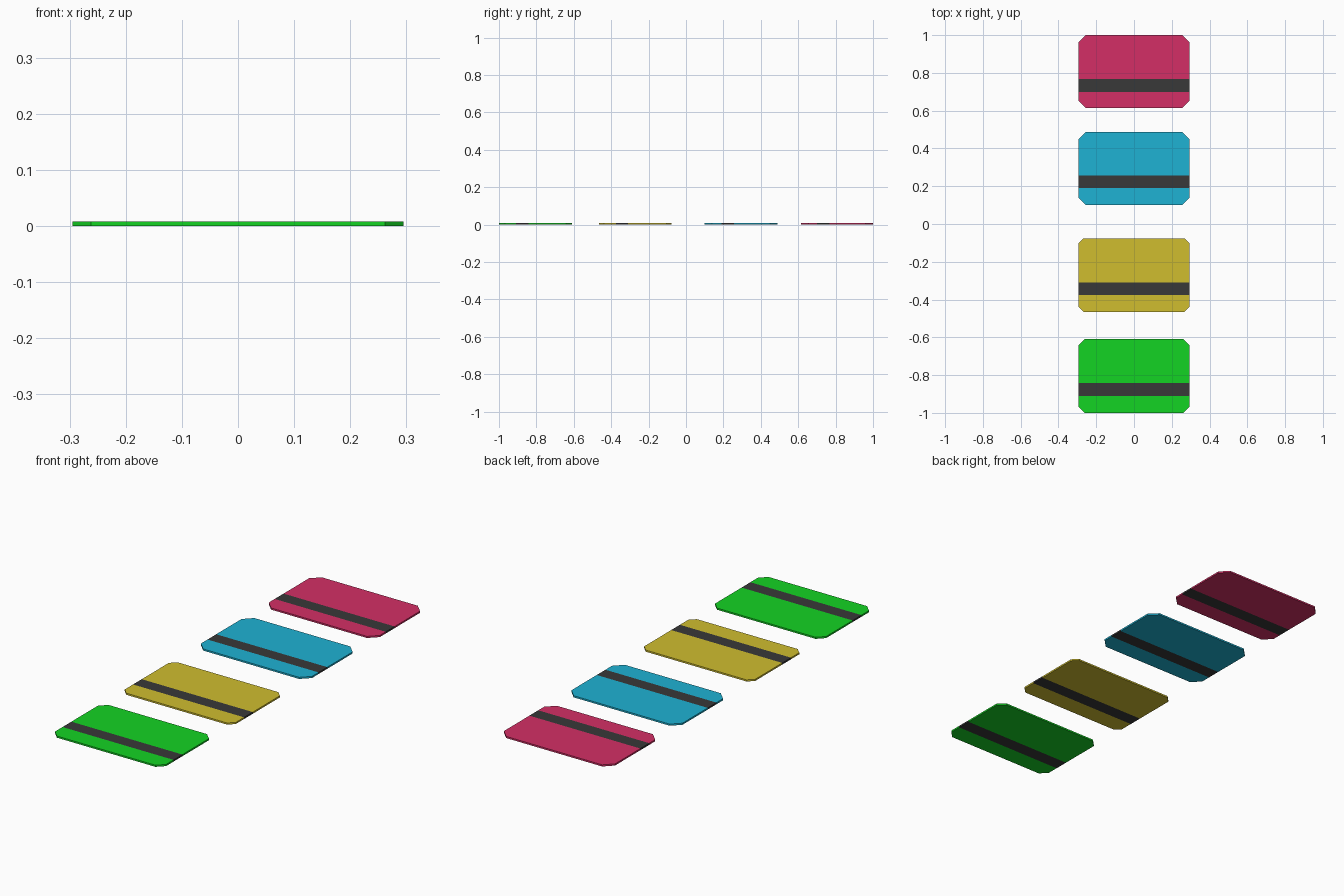
import bpy, bmesh

if "Cube" in bpy.data.objects:
    bpy.data.objects.remove(bpy.data.objects["Cube"])

W, T = 0.295, 0.008  # half width and thickness of a card


def material(name, rgb):
    m = bpy.data.materials.new(name)
    lin = [(c / 255 / 12.92) if c < 11 else ((c / 255 + 0.055) / 1.055) ** 2.4 for c in rgb]
    m.diffuse_color = (*lin, 1)
    m.use_nodes = True
    m.node_tree.nodes["Principled BSDF"].inputs["Base Color"].default_value = m.diffuse_color
    return m


dark = material("stripe_dark", (56, 56, 56))


def card(name, rgb, y0, y1, cut, stripe):
    # Chamfered outline extruded to a thin slab
    c, bm = cut, bmesh.new()
    outline = [(-W + c, y0), (W - c, y0), (W, y0 + c), (W, y1 - c),
               (W - c, y1), (-W + c, y1), (-W, y1 - c), (-W, y0 + c)]
    face = bm.faces.new([bm.verts.new((x, y, 0)) for x, y in outline])
    ext = bmesh.ops.extrude_face_region(bm, geom=[face])
    top = [v for v in ext["geom"] if isinstance(v, bmesh.types.BMVert)]
    bmesh.ops.translate(bm, verts=top, vec=(0, 0, T))
    # Slice out the stripe band and colour it
    for y in stripe:
        bmesh.ops.bisect_plane(bm, geom=bm.verts[:] + bm.edges[:] + bm.faces[:],
                               plane_co=(0, y, 0), plane_no=(0, 1, 0))
    for f in bm.faces:
        if stripe[0] < f.calc_center_median().y < stripe[1]:
            f.material_index = 1
    bmesh.ops.recalc_face_normals(bm, faces=bm.faces[:])
    me = bpy.data.meshes.new(name)
    bm.to_mesh(me)
    bm.free()
    me.materials.append(material(name + "_colour", rgb))
    me.materials.append(dark)
    bpy.context.collection.objects.link(bpy.data.objects.new(name, me))


# Row of four striped cards, back to front
card("pink_card", (211, 47, 102), 0.615, 1.0, 0.04, (0.70, 0.767))
card("blue_card", (30, 178, 211), 0.10, 0.488, 0.04, (0.19, 0.256))
card("yellow_card", (208, 190, 47), -0.465, -0.077, 0.027, (-0.375, -0.309))
card("green_card", (20, 211, 36), -1.0, -0.609, 0.033, (-0.91, -0.843))
